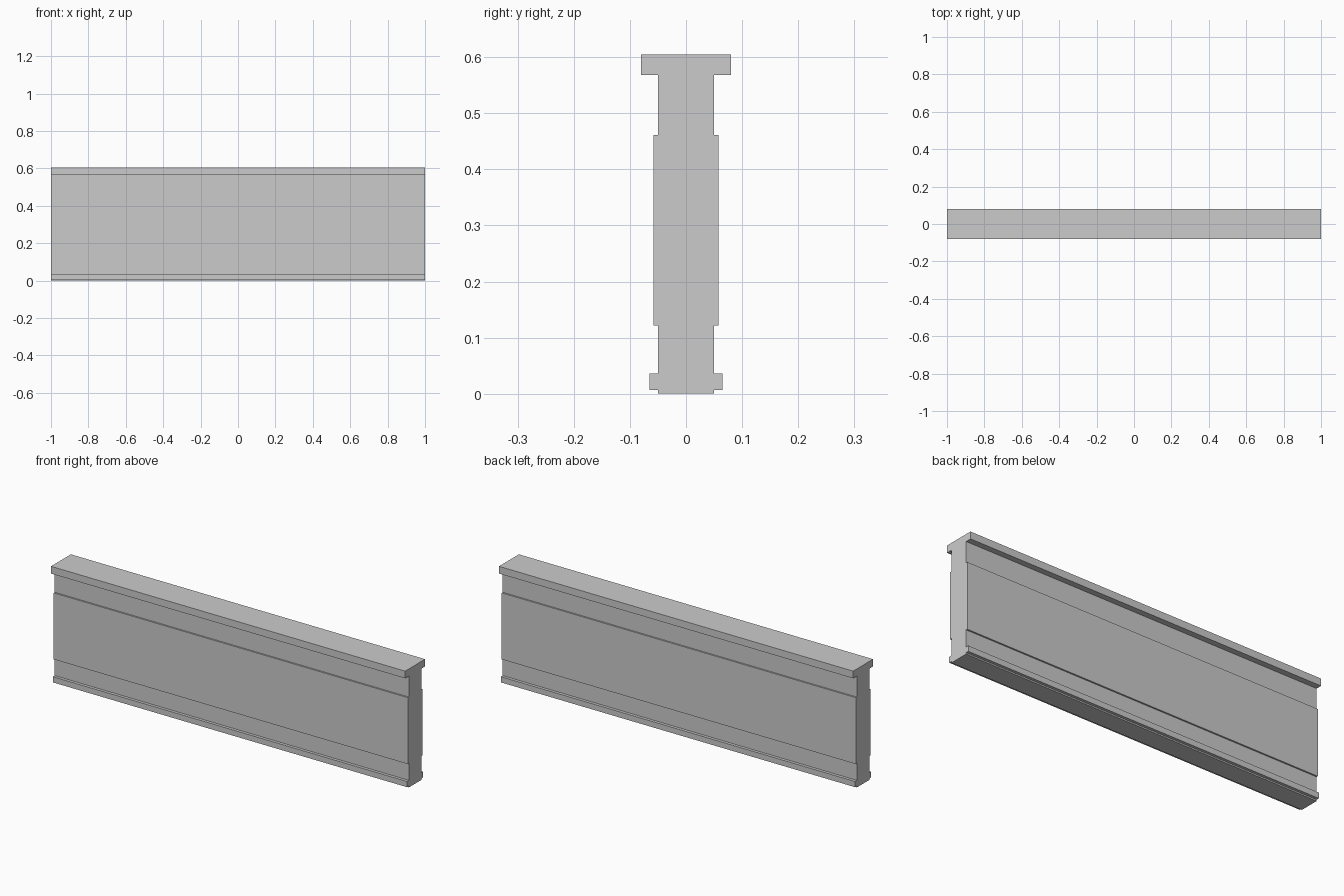
import bpy
import bmesh

cube = bpy.data.objects.get("Cube")
if cube:
    bpy.data.objects.remove(cube, do_unlink=True)

LENGTH = 2.0

# Plain grey finish
grey = bpy.data.materials.new("plain_grey")
grey.use_nodes = True
colour = (0.6, 0.6, 0.6, 1.0)
grey.diffuse_color = colour
grey.node_tree.nodes["Principled BSDF"].inputs["Base Color"].default_value = colour

# Half of the wall cross-section as (half depth, height), from the foot up
half_profile = [
    (0.05, 0.0), (0.05, 0.007),        # foot
    (0.065, 0.007), (0.065, 0.036),    # bottom ledge
    (0.05, 0.036), (0.05, 0.122),      # lower recess
    (0.058, 0.122), (0.058, 0.461),    # raised panel
    (0.05, 0.461), (0.05, 0.568),      # upper recess
    (0.08, 0.568), (0.08, 0.605),      # top coping
]
outline = half_profile + [(-y, z) for y, z in reversed(half_profile)]


def extrude_along_x(name, points, length, material):
    """Sweep a closed (y, z) outline along x into a solid, centred bar."""
    bm = bmesh.new()
    end = bm.faces.new([bm.verts.new((-length / 2, y, z)) for y, z in points])
    swept = bmesh.ops.extrude_face_region(bm, geom=[end], use_keep_orig=True)
    moved = [v for v in swept["geom"] if isinstance(v, bmesh.types.BMVert)]
    bmesh.ops.translate(bm, verts=moved, vec=(length, 0, 0))
    bmesh.ops.recalc_face_normals(bm, faces=bm.faces[:])
    mesh = bpy.data.meshes.new(name)
    bm.to_mesh(mesh)
    bm.free()
    mesh.materials.append(material)
    obj = bpy.data.objects.new(name, mesh)
    bpy.context.collection.objects.link(obj)
    return obj


# Moulded low wall
extrude_along_x("parapet_wall", outline, LENGTH, grey)
